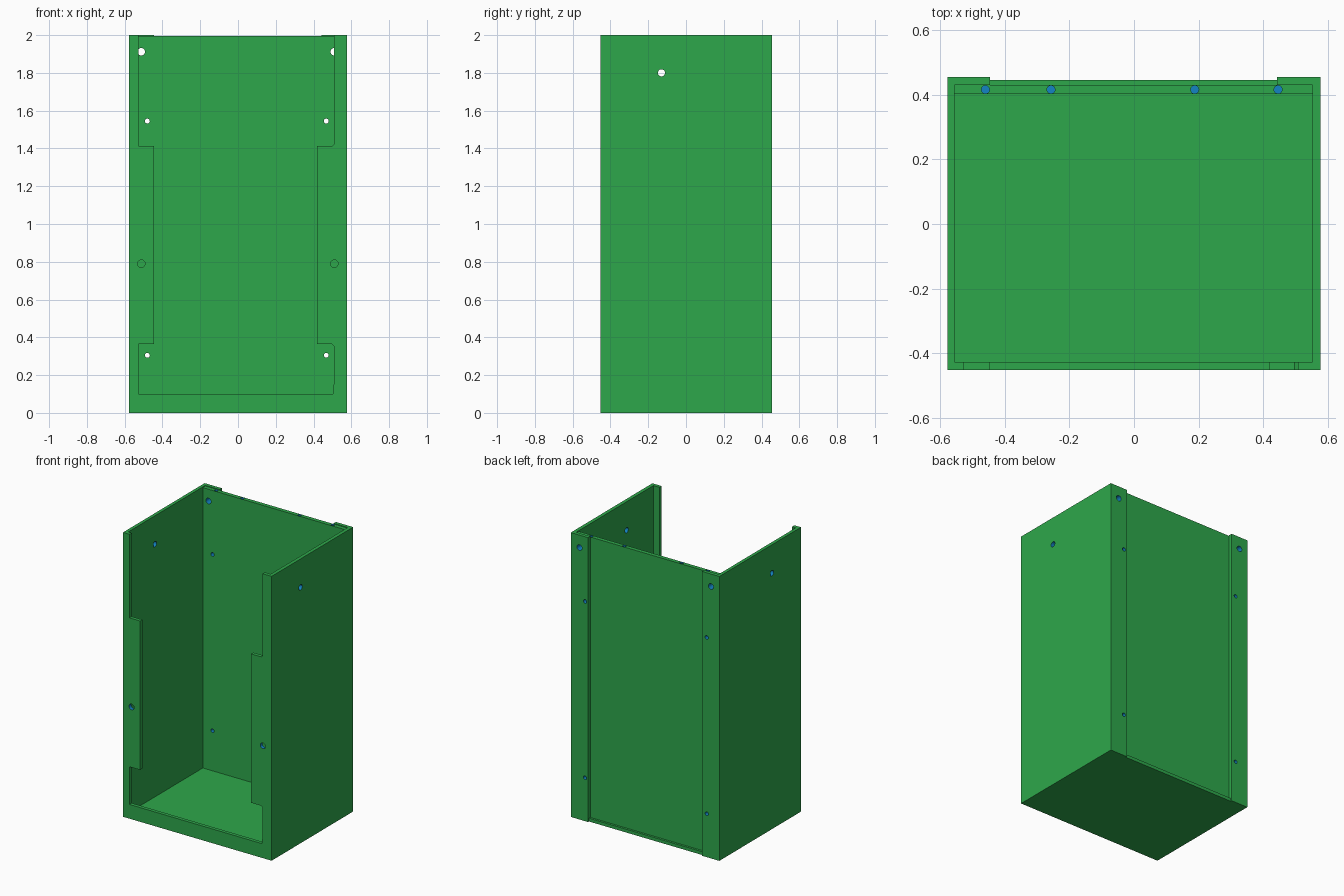
import bpy, bmesh, math
from mathutils import Matrix, Vector

if "Cube" in bpy.data.objects:
    bpy.data.objects.remove(bpy.data.objects["Cube"])


def material(name, color):
    m = bpy.data.materials.new(name)
    m.diffuse_color = (*color, 1)
    m.use_nodes = True
    m.node_tree.nodes["Principled BSDF"].inputs["Base Color"].default_value = m.diffuse_color
    return m


green = material("green_sheet", (0.027, 0.39, 0.07))
blue = material("blue_hole", (0.007, 0.23, 0.55))


def make(name, bm, index=0):
    bmesh.ops.recalc_face_normals(bm, faces=bm.faces)
    for f in bm.faces:
        f.material_index = index
    me = bpy.data.meshes.new(name)
    bm.to_mesh(me)
    bm.free()
    me.materials.append(green)
    me.materials.append(blue)
    ob = bpy.data.objects.new(name, me)
    bpy.context.collection.objects.link(ob)
    return ob


def box(name, x, y, z):
    bm = bmesh.new()
    bmesh.ops.create_cube(bm, size=1)
    for v in bm.verts:
        v.co = [r[0] if c < 0 else r[1] for c, r in zip(v.co, (x, y, z))]
    return make(name, bm)


def prism(name, outline, y0, y1):
    bm = bmesh.new()
    face = bm.faces.new([bm.verts.new((x, y0, z)) for x, z in outline])
    out = bmesh.ops.extrude_face_region(bm, geom=[face])["geom"]
    for v in out:
        if isinstance(v, bmesh.types.BMVert):
            v.co.y = y1
    return make(name, bm)


def drill(name, center, axis, radius, length):
    bm = bmesh.new()
    rot = Vector((0, 0, 1)).rotation_difference(Vector(axis)).to_matrix().to_4x4()
    bmesh.ops.create_cone(bm, cap_ends=True, segments=24, radius1=radius,
                          radius2=radius, depth=length,
                          matrix=Matrix.Translation(center) @ rot)
    return make(name, bm, 1)


def cut(target, cutter):
    mod = target.modifiers.new("cut", "BOOLEAN")
    mod.operation = "DIFFERENCE"
    mod.solver = "EXACT"
    mod.object = cutter
    bpy.context.view_layer.objects.active = target
    bpy.ops.object.modifier_apply(modifier=mod.name)
    bpy.data.objects.remove(cutter)


# Open-topped case with thin walls
case = box("case", (-0.578, 0.578), (-0.452, 0.455), (0, 2))
cut(case, box("inside", (-0.555, 0.553), (-0.427, 0.402), (0.023, 2.1)))

# Recessed rear panel between the two rear flanges, with a lip at the bottom
cut(case, box("rear_recess", (-0.445, 0.443), (0.43, 0.6), (0.023, 2.1)))
cut(case, box("lip_trim", (-0.445, 0.443), (0.445, 0.6), (-0.1, 0.1)))
cut(case, box("panel_top_trim", (-0.555, 0.553), (0.39, 0.43), (1.995, 2.1)))

# Front opening, narrower at middle height
window = [(-0.527, 0.1), (0.502, 0.1), (0.507, 0.15), (0.507, 0.355),
          (0.497, 0.365), (0.418, 0.365), (0.418, 1.412), (0.497, 1.412),
          (0.507, 1.42), (0.507, 2.1), (-0.527, 2.1), (-0.527, 1.412),
          (-0.445, 1.412), (-0.445, 0.365), (-0.527, 0.365)]
cut(case, prism("front_opening", window, -0.5, -0.41))

# Holes in the side walls
for x in (-0.566, 0.566):
    cut(case, drill("side_hole", (x, -0.13, 1.8), (1, 0, 0), 0.019, 0.1))

# Holes in the front and rear flanges
for x in (-0.512, 0.51):
    cut(case, drill("front_hole", (x, -0.44, 0.79), (0, 1, 0), 0.02, 0.1))
    cut(case, drill("rear_hole", (x, 0.43, 1.912), (0, 1, 0), 0.02, 0.12))
for x in (-0.48, 0.467):
    for z in (0.305, 1.545):
        cut(case, drill("rear_screw_hole", (x, 0.43, z), (0, 1, 0), 0.013, 0.12))

# Blind holes in the top edge of the rear panel
for x in (-0.46, -0.257, 0.188, 0.446):
    cut(case, drill("top_hole", (x, 0.416, 1.995), (0, 0, 1), 0.0125, 0.12))
